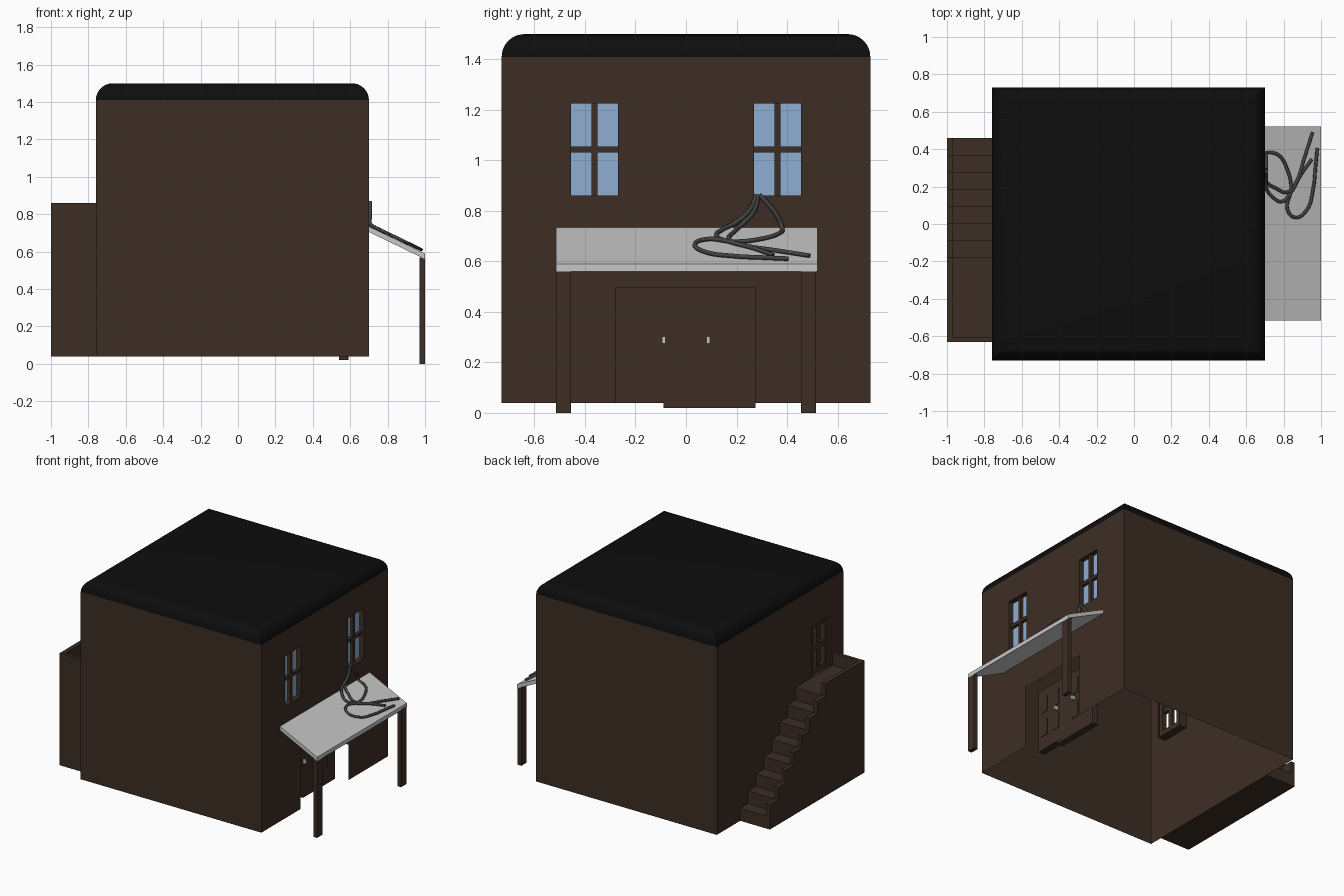
import bpy, bmesh, math

cube = bpy.data.objects.get("Cube")
if cube:
    bpy.data.objects.remove(cube, do_unlink=True)


def material(name, r, g, b):
    m = bpy.data.materials.new(name)
    m.use_nodes = True
    m.diffuse_color = (r, g, b, 1)
    m.node_tree.nodes["Principled BSDF"].inputs["Base Color"].default_value = (r, g, b, 1)
    return m


BROWN = material("dark brown wood", 0.046, 0.027, 0.018)
BLACK = material("black roofing", 0.004, 0.004, 0.004)
BLUE = material("pale blue glass", 0.27, 0.42, 0.64)
GREY = material("light grey sheet", 0.57, 0.57, 0.57)
CABLE = material("dark grey cable", 0.055, 0.055, 0.055)


def mesh_object(name, verts, faces, mat):
    me = bpy.data.meshes.new(name)
    me.from_pydata(verts, [], faces)
    me.materials.append(mat)
    ob = bpy.data.objects.new(name, me)
    bpy.context.collection.objects.link(ob)
    return ob


def box(name, xs, ys, zs, mat=BROWN):
    verts = [(x, y, z) for x in xs for y in ys for z in zs]
    faces = [(0, 1, 3, 2), (4, 6, 7, 5), (0, 4, 5, 1), (2, 3, 7, 6), (0, 2, 6, 4), (1, 5, 7, 3)]
    return mesh_object(name, verts, faces, mat)


def prism(name, outline, axis, low, high, mat=BROWN):
    """Extrude a 2D outline along x or y."""
    place = (lambda t, p: (t, p[0], p[1])) if axis == "x" else (lambda t, p: (p[0], t, p[1]))
    n = len(outline)
    verts = [place(t, p) for t in (low, high) for p in outline]
    faces = [tuple(range(n)), tuple(range(2 * n - 1, n - 1, -1))]
    faces += [(i, i + n, (i + 1) % n + n, (i + 1) % n) for i in range(n)]
    ob = mesh_object(name, verts, faces, mat)
    bm = bmesh.new()
    bm.from_mesh(ob.data)
    bmesh.ops.recalc_face_normals(bm, faces=bm.faces)
    bm.to_mesh(ob.data)
    bm.free()
    return ob


LEFT, RIGHT, HALF = -0.76, 0.70, 0.73
BASE, EAVE, RADIUS = 0.04, 1.41, 0.09


def pierced_wall(name, x, openings):
    """Thin wall facing along x, divided so that the openings are left out."""
    ys = sorted({-HALF, HALF} | {y for o in openings for y in o[:2]})
    zs = sorted({BASE, EAVE} | {z for o in openings for z in o[2:]})
    verts = [(x, y, z) for y in ys for z in zs]
    faces, n = [], len(zs)
    for i in range(len(ys) - 1):
        for j in range(n - 1):
            y, z = (ys[i] + ys[i + 1]) / 2, (zs[j] + zs[j + 1]) / 2
            if not any(a < y < b and c < z < d for a, b, c, d in openings):
                f = (i * n + j, (i + 1) * n + j, (i + 1) * n + j + 1, i * n + j + 1)
                faces.append(f if x > 0 else f[::-1])
    return mesh_object(name, verts, faces, BROWN)


# Walls, open underneath
windows = [(-0.455, -0.27, 0.86, 1.225), (0.27, 0.455, 0.86, 1.225)]
doorway = (-0.28, 0.275, BASE, 0.495)
upper_door = (-0.58, -0.37, 0.77, 1.14)
pierced_wall("entrance_wall", RIGHT, windows + [doorway])
pierced_wall("stair_wall", LEFT, [upper_door])
for name, y in (("front_wall", -HALF), ("back_wall", HALF)):
    quad = [(LEFT, y, BASE), (RIGHT, y, BASE), (RIGHT, y, EAVE), (LEFT, y, EAVE)]
    mesh_object(name, quad, [(0, 1, 2, 3) if y < 0 else (3, 2, 1, 0)], BROWN)

# Roof with rounded eaves: square rings stacked along a quarter circle
STEPS = 8
verts, faces = [], []
for k in range(STEPS + 1):
    a = math.pi / 2 * k / STEPS
    d, z = RADIUS * (1 - math.cos(a)), EAVE + RADIUS * math.sin(a)
    verts += [(LEFT + d, d - HALF, z), (RIGHT - d, d - HALF, z),
              (RIGHT - d, HALF - d, z), (LEFT + d, HALF - d, z)]
for k in range(STEPS):
    for i in range(4):
        j = (i + 1) % 4
        faces.append((4 * k + i, 4 * k + j, 4 * k + 4 + j, 4 * k + 4 + i))
faces.append(tuple(range(4 * STEPS, 4 * STEPS + 4)))
roof = mesh_object("roof", verts, faces, BLACK)
bpy.context.view_layer.objects.active = roof
roof.select_set(True)
bpy.ops.object.shade_smooth_by_angle(angle=math.radians(30))
roof.select_set(False)


def frame(name, opening, xs, width, inside):
    """Border strips around an opening, inside or just outside its edge."""
    a, b, c, d = opening
    if not inside:
        a, b, c, d = a - width, b + width, c - width, d + width
    box(name + "_side", xs, (a, a + width), (c, d))
    box(name + "_side", xs, (b - width, b), (c, d))
    box(name + "_sill", xs, (a, b), (c, c + width))
    box(name + "_head", xs, (a, b), (d - width, d))


def cross_bars(name, opening, xs, width):
    a, b, c, d = opening
    y, z, h = (a + b) / 2, (c + d) / 2, width / 2
    box(name + "_upright", xs, (y - h, y + h), (c, d))
    box(name + "_rail", xs, (a, b), (z - h, z + h))


# Recessed windows
for w in windows:
    frame("window_reveal", w, (0.655, 0.699), 0.006, False)
    box("window_glass", (0.656, 0.662), w[:2], w[2:], BLUE)
    cross_bars("window_bar", w, (0.658, 0.685), 0.024)

# Open-paned door at the top of the stairs
frame("upper_door_reveal", upper_door, (-0.759, -0.70), 0.006, False)
frame("upper_door_frame", upper_door, (-0.74, -0.705), 0.035, True)
cross_bars("upper_door_bar", upper_door, (-0.735, -0.71), 0.035)

# Recessed double entrance doors with panels and handles
box("door_post", (0.54, 0.588), (-0.09, 0.04), (0.02, 0.495))
for side, inner, outer, bottom in ((-1, 0.045, 0.28, BASE), (1, 0.04, 0.275, 0.02)):
    span = sorted((side * inner, side * outer))
    box("entrance_door", (0.54, 0.59), span, (bottom, 0.495))
    for near, far in ((0.07, 0.128), (0.187, 0.247)):
        for zs in ((0.14, 0.26), (0.32, 0.44)):
            box("door_panel", (0.588, 0.594), sorted((side * near, side * far)), zs)
    y = side * 0.088
    box("door_handle", (0.588, 0.615), (y - 0.007, y + 0.007), (0.275, 0.303), GREY)

# Sloping canopy and its posts
SLOPE = 0.145 / 0.3
prism("canopy", [(0.70, 0.705), (1.0, 0.56), (1.0, 0.59), (0.70, 0.735)],
      "y", -0.515, 0.52, GREY)
for y in (-0.485, 0.485):
    box("canopy_post", (0.97, 1.0), (y - 0.03, y + 0.03), (0, 0.57))

# Outside stairs with a stepped parapet
COUNT, START, END = 8, 0.46, -0.63
RISE, TREAD = 0.82 / 9, 0.0914


def stepped(extra):
    outline = [(END, BASE), (START, BASE)]
    for i in range(COUNT):
        z = BASE + RISE * (i + 1 + extra)
        last = i == COUNT - 1
        outline += [(START - TREAD * i, z), (END if last else START - TREAD * (i + 1), z)]
    return outline


prism("stairs", stepped(0), "x", -0.97, LEFT)
prism("stair_parapet", stepped(1), "x", -1.0, -0.97)
box("landing_end_wall", (-0.97, LEFT), (END, END + 0.025), (BASE, 0.86))

# Cables hanging from a window and lying in loops on the canopy
cables = [
    ([(0.29, 0.865), (0.355, 0.79), (0.38, 0.735)],
     [(0.77, 0.37), (0.82, 0.29), (0.84, 0.19), (0.82, 0.08), (0.86, 0.035),
      (0.92, 0.07), (0.96, 0.2), (0.97, 0.3), (0.98, 0.405)]),
    ([(0.28, 0.865), (0.25, 0.80), (0.19, 0.75)],
     [(0.74, 0.145), (0.79, 0.12), (0.84, 0.17), (0.89, 0.26), (0.95, 0.345)]),
    ([(0.285, 0.865), (0.27, 0.80), (0.225, 0.75)],
     [(0.76, 0.19), (0.82, 0.17), (0.87, 0.23), (0.91, 0.35), (0.955, 0.49)]),
]
for hanging, lying in cables:
    points = [(0.708, y, z) for y, z in hanging]
    points += [(x, y, 0.746 - SLOPE * (x - 0.70)) for x, y in lying]
    curve = bpy.data.curves.new("cable", "CURVE")
    curve.dimensions = "3D"
    curve.bevel_depth = 0.009
    curve.bevel_resolution = 2
    curve.resolution_u = 6
    curve.use_fill_caps = True
    spline = curve.splines.new("BEZIER")
    spline.bezier_points.add(len(points) - 1)
    for bp, co in zip(spline.bezier_points, points):
        bp.co = co
        bp.handle_left_type = bp.handle_right_type = "AUTO"
    curve.materials.append(CABLE)
    ob = bpy.data.objects.new("cable", curve)
    bpy.context.collection.objects.link(ob)
